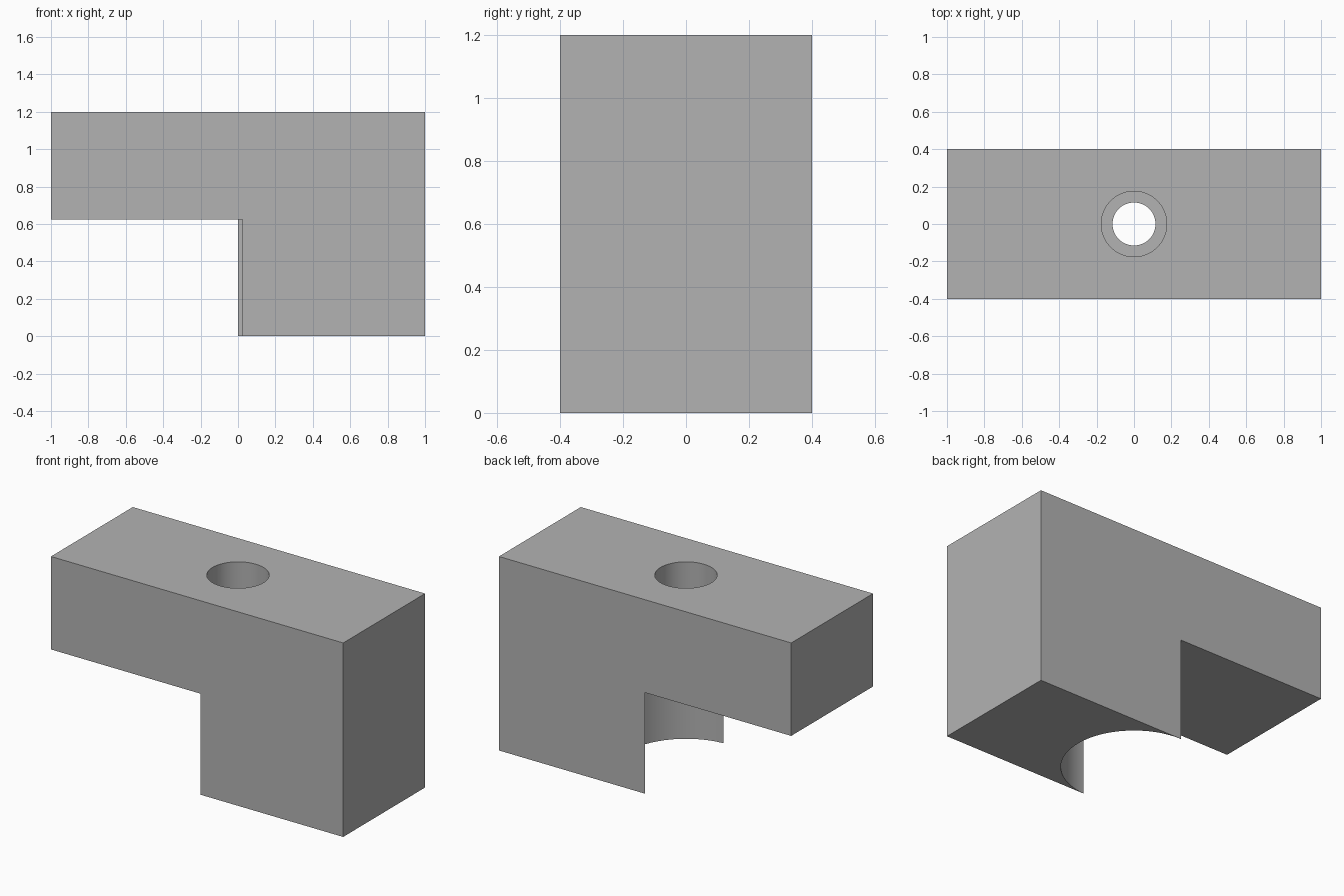
import bpy, bmesh, math

if "Cube" in bpy.data.objects:
    bpy.data.objects.remove(bpy.data.objects["Cube"])

ARM_Z, TOP_Z = 0.625, 1.2      # underside and top of the arm
HALF_W = 0.4                   # half depth of the block
SEAT_R, SEAT_Y = 0.4, -0.0008  # concave seat in the leg


def prism(name, outline, z0, z1):
    """Extrude a closed xy outline from z0 to z1."""
    bm = bmesh.new()
    base = bm.faces.new([bm.verts.new((x, y, z0)) for x, y in outline])
    ext = bmesh.ops.extrude_face_region(bm, geom=[base])
    verts = [g for g in ext["geom"] if isinstance(g, bmesh.types.BMVert)]
    bmesh.ops.translate(bm, verts=verts, vec=(0, 0, z1 - z0))
    bmesh.ops.recalc_face_normals(bm, faces=bm.faces)
    mesh = bpy.data.meshes.new(name)
    bm.to_mesh(mesh)
    bm.free()
    obj = bpy.data.objects.new(name, mesh)
    bpy.context.collection.objects.link(obj)
    return obj


def circle(r, n=64):
    return [(r * math.cos(2 * math.pi * i / n), r * math.sin(2 * math.pi * i / n))
            for i in range(n)]


def cut(target, cutter):
    """Subtract the cutter from the target and remove it."""
    cutter.hide_render = True
    mod = target.modifiers.new("cut", 'BOOLEAN')
    mod.operation, mod.solver, mod.object = 'DIFFERENCE', 'EXACT', cutter
    bpy.context.view_layer.objects.active = target
    bpy.ops.object.modifier_apply(modifier=mod.name)
    bpy.data.objects.remove(cutter)


# Solid block
bracket = prism("bracket", [(-1, -HALF_W), (1, -HALF_W), (1, HALF_W), (-1, HALF_W)], 0, TOP_Z)

# Space under the arm, ending in a half-round seat in the leg
arc = [(SEAT_R * math.cos(a), SEAT_Y + SEAT_R * math.sin(a))
       for a in (math.pi * (i / 64 - 0.5) for i in range(65))]
cut(bracket, prism("recess_cutter",
                   [(-1.2, -0.6), (0, -0.6)] + arc + [(0, 0.6), (-1.2, 0.6)], -0.1, ARM_Z))

# Screw hole with a wider counterbore from the top
cut(bracket, prism("screw_hole_cutter", circle(0.115), 0.5, 1.3))
cut(bracket, prism("counterbore_cutter", circle(0.175), 0.9, 1.3))

# Plain grey, smooth curved walls with sharp edges
grey = bpy.data.materials.new("grey")
grey.diffuse_color = (0.45, 0.45, 0.45, 1)
grey.use_nodes = True
grey.node_tree.nodes["Principled BSDF"].inputs["Base Color"].default_value = grey.diffuse_color
bracket.data.materials.clear()
bracket.data.materials.append(grey)
bpy.ops.object.select_all(action='DESELECT')
bracket.select_set(True)
bpy.context.view_layer.objects.active = bracket
bpy.ops.object.shade_smooth_by_angle(angle=math.radians(30))
